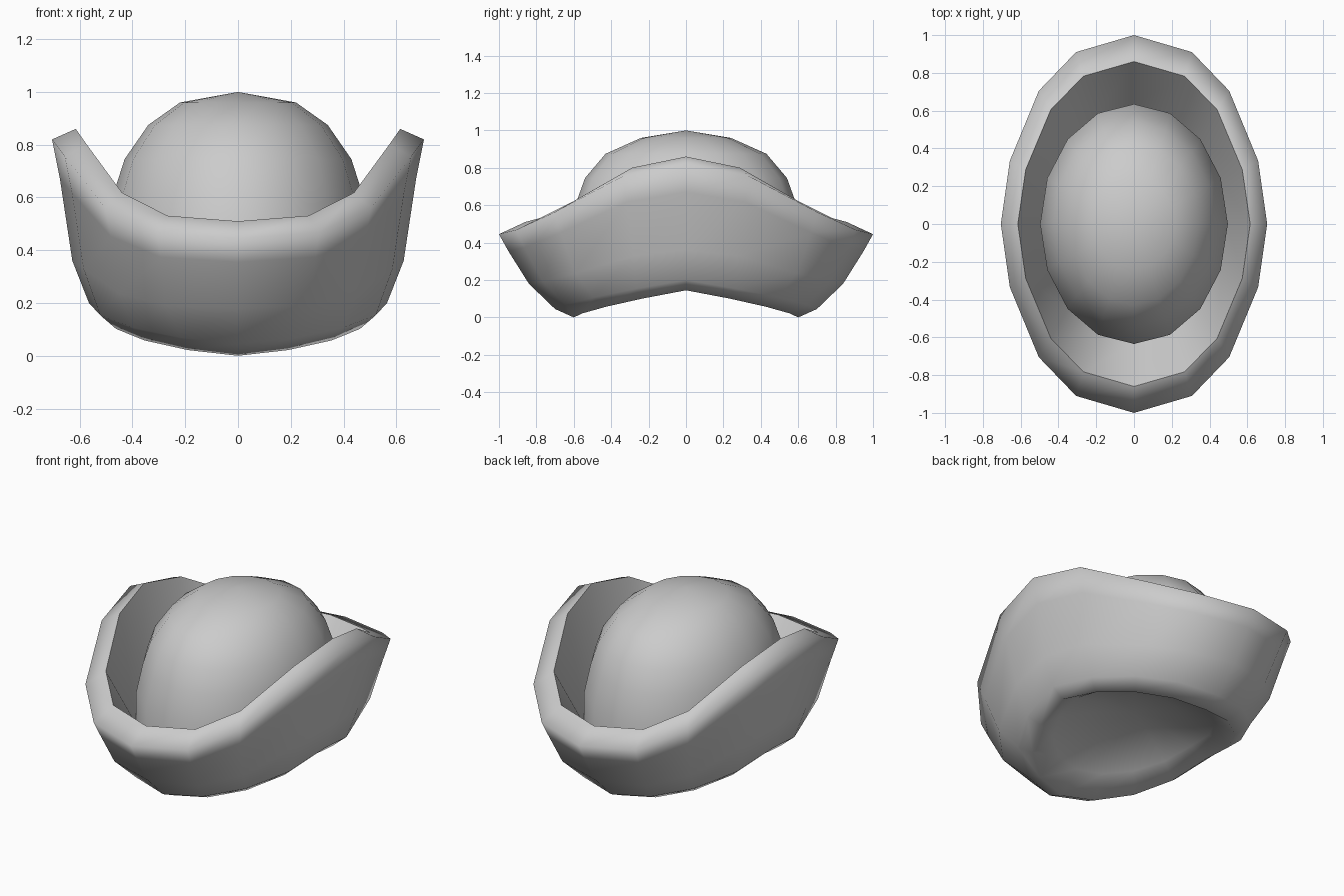
import bpy, bmesh, math

if "Cube" in bpy.data.objects:
    bpy.data.objects.remove(bpy.data.objects["Cube"])

# Quarter outline of the 16-sided oval: from the ends (y) to the sides (x)
OVAL = [(0, 1), (.435, .91), (.715, .705), (.932, .335), (1, 0)]
ROUND = [(math.sin(i * math.pi / 8), math.cos(i * math.pi / 8)) for i in range(5)]
# How quickly a ring lifts from its ends to its sides
RIM = [0, .06, .31, .83, 1]
BASE = [0, .15, .40, .70, 1]


def ring(rx, ry, z_end, z_side, outline=ROUND, lift=BASE):
    pts = []
    for i in range(16):
        q, k = divmod(i, 4)
        j = k if q % 2 == 0 else 4 - k
        sx = 1 if q < 2 else -1
        sy = 1 if q in (0, 3) else -1
        x, y = outline[j]
        pts.append((sx * x * rx, sy * y * ry, z_end + (z_side - z_end) * lift[j]))
    return pts


def loft(name, rings, tip_start=None, tip_end=None, sharp=()):
    bm = bmesh.new()
    loops = [[bm.verts.new(p) for p in r] for r in rings]
    top = bm.verts.new((0, 0, tip_start)) if tip_start is not None else None
    end = bm.verts.new((0, 0, tip_end)) if tip_end is not None else None
    for i in range(16):
        j = (i + 1) % 16
        for a, b in zip(loops, loops[1:]):
            bm.faces.new((a[i], a[j], b[j], b[i]))
        if top:
            bm.faces.new((top, loops[0][j], loops[0][i]))
        if end:
            bm.faces.new((loops[-1][i], loops[-1][j], end))
    for f in bm.faces:
        f.smooth = True
    # crisp edges on the chosen rings
    for s in sharp:
        for i in range(16):
            bm.edges.get((loops[s][i], loops[s][(i + 1) % 16])).smooth = False
    me = bpy.data.meshes.new(name)
    bm.to_mesh(me)
    bm.free()
    ob = bpy.data.objects.new(name, me)
    bpy.context.collection.objects.link(ob)
    return ob


# Domed crown, rising out of the brim
loft("crown", [
    ring(.22, .24, .96, .96),
    ring(.34, .43, .875, .875),
    ring(.43, .54, .745, .745),
    ring(.47, .585, .62, .62),
    ring(.497, .635, .46, .46),
    ring(.497, .635, .24, .36),
], tip_start=1.0)

# Brim: inner slope, thick rolled lip, outer wall, then the shallow hollow underside
loft("brim", [
    ring(.495, .633, .24, .36),
    ring(.615, .86, .51, .86, OVAL, RIM),
    ring(.705, 1.0, .445, .82, OVAL, RIM),
    ring(.675, .95, .355, .67, OVAL, RIM),
    ring(.628, .84, .18, .36, OVAL, RIM),
    ring(.565, .70, .045, .20),
    ring(.50, .60, 0, .145),
    ring(.40, .48, .11, .19),
    ring(.22, .27, .20, .23),
], tip_end=.25, sharp=(1,))
